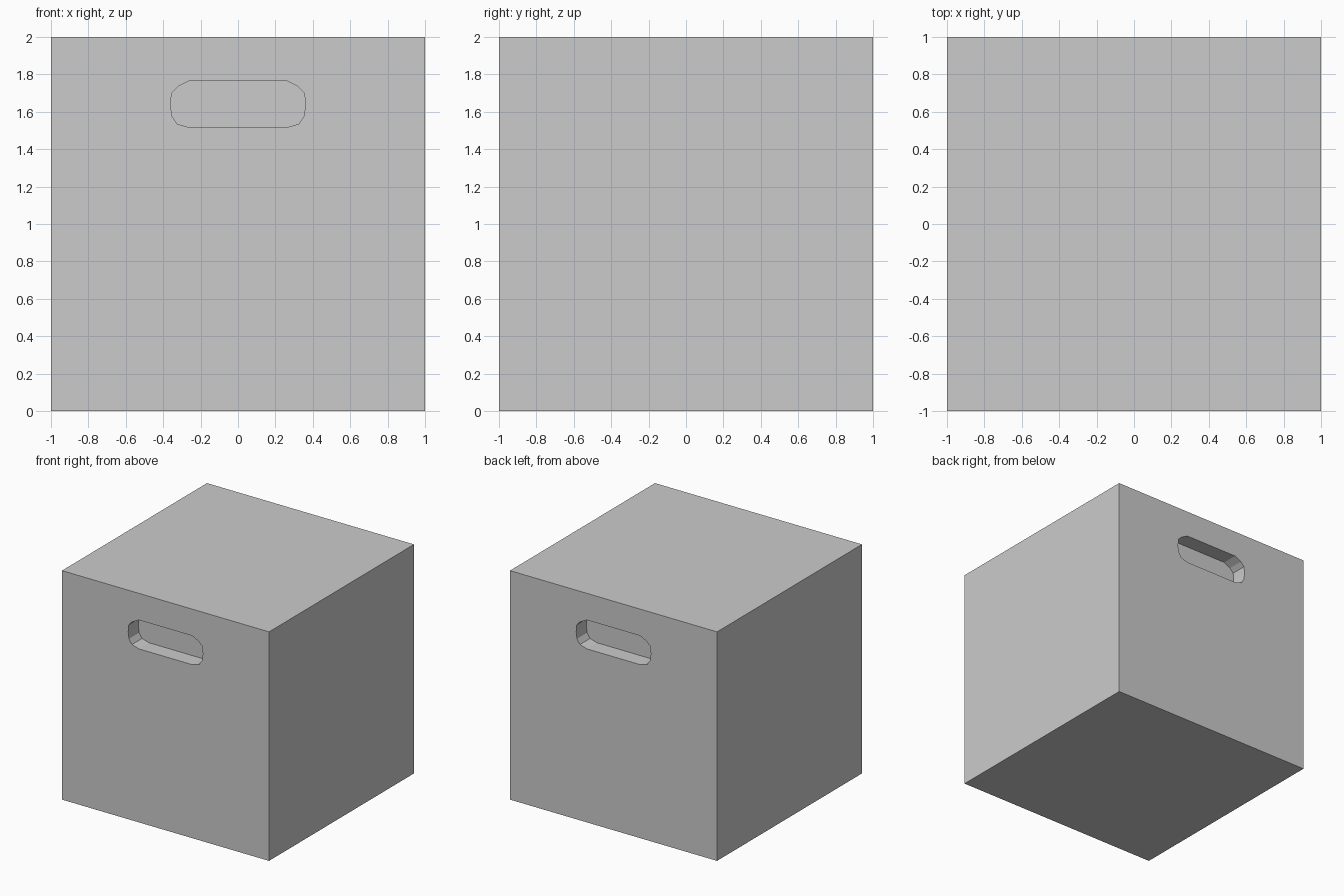
import bpy, bmesh

if "Cube" in bpy.data.objects:
    bpy.data.objects.remove(bpy.data.objects["Cube"])

DEPTH = 0.14
# Right half of the hand-grip outline (x, z), top to bottom
HALF = [(0.257, 1.767), (0.32, 1.735), (0.355, 1.70), (0.361, 1.635),
        (0.353, 1.578), (0.325, 1.535), (0.257, 1.515)]
OUTLINE = HALF + [(-x, z) for x, z in reversed(HALF)]


def grip_cutter(name, y0, y1):
    """Prism of the hand-grip outline between two y positions."""
    bm = bmesh.new()
    face = bm.faces.new([bm.verts.new((x, y0, z)) for x, z in OUTLINE])
    ext = bmesh.ops.extrude_face_region(bm, geom=[face], use_keep_orig=True)
    moved = [v for v in ext["geom"] if isinstance(v, bmesh.types.BMVert)]
    bmesh.ops.translate(bm, verts=moved, vec=(0, y1 - y0, 0))
    bmesh.ops.recalc_face_normals(bm, faces=bm.faces[:])
    mesh = bpy.data.meshes.new(name)
    bm.to_mesh(mesh)
    bm.free()
    ob = bpy.data.objects.new(name, mesh)
    bpy.context.collection.objects.link(ob)
    ob.hide_render = True
    return ob


# Storage box body
bpy.ops.mesh.primitive_cube_add(size=2, location=(0, 0, 1))
box = bpy.context.object
box.name = "storage_box"

# Recessed hand grips, front and back
for side, s in (("front", -1), ("back", 1)):
    cutter = grip_cutter(side + "_grip_cutter", s * 1.1, s * (1 - DEPTH))
    mod = box.modifiers.new(side + "_grip", "BOOLEAN")
    mod.operation = "DIFFERENCE"
    mod.solver = "EXACT"
    mod.object = cutter
    bpy.context.view_layer.objects.active = box
    bpy.ops.object.modifier_apply(modifier=mod.name)
    bpy.data.objects.remove(cutter, do_unlink=True)
